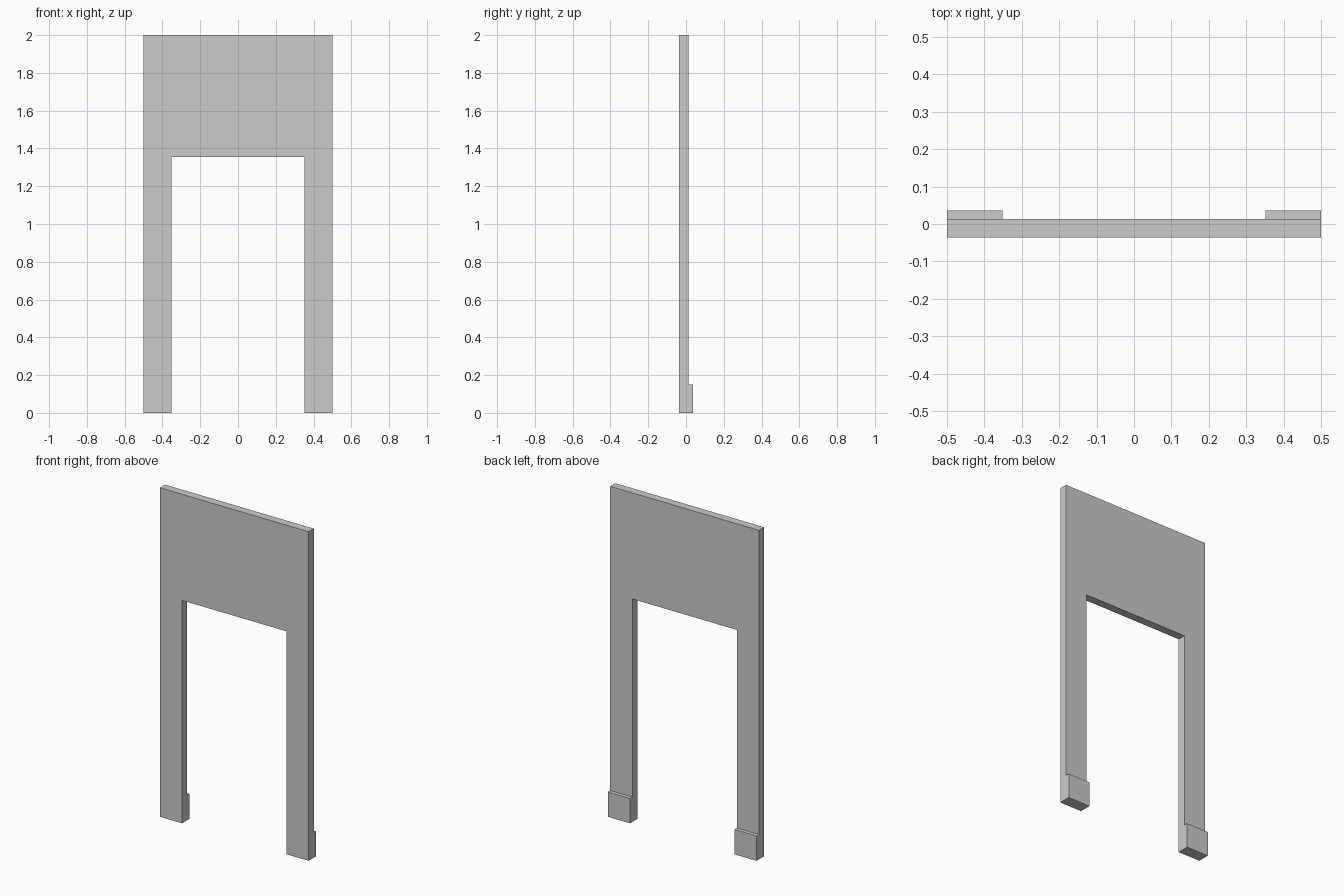
import bpy, bmesh
from mathutils import Vector

if "Cube" in bpy.data.objects:
    bpy.data.objects.remove(bpy.data.objects["Cube"])

HALF_W, INNER, TOP = 0.5, 0.3515, 2.0
OPENING_TOP, FOOT_TOP = 1.355, 0.151
FRONT, BACK, FOOT_BACK = -0.036, 0.0135, 0.0365

bm = bmesh.new()


def outline(points):
    """Flat face in the front plane from (x, z) points."""
    return bm.faces.new([bm.verts.new((x, FRONT, z)) for x, z in points])


def push_back(faces, distance):
    """Extrude faces towards the back and return the moved cap faces."""
    geom = bmesh.ops.extrude_face_region(bm, geom=faces)["geom"]
    bmesh.ops.translate(bm, vec=Vector((0, distance, 0)),
                        verts=[v for v in geom if isinstance(v, bmesh.types.BMVert)])
    return [f for f in geom if isinstance(f, bmesh.types.BMFace)]


# Board with a tall opening, split at foot height
half = [(INNER, OPENING_TOP), (INNER, FOOT_TOP), (HALF_W, FOOT_TOP), (HALF_W, TOP)]
outline(half + [(-x, z) for x, z in reversed(half)])
for s in (-1, 1):
    outline([(s * INNER, 0), (s * HALF_W, 0), (s * HALF_W, FOOT_TOP), (s * INNER, FOOT_TOP)])
bmesh.ops.remove_doubles(bm, verts=bm.verts[:], dist=1e-5)
front_faces = bm.faces[:]
caps = push_back([f for f in front_faces], BACK - FRONT)

# Restore the front if the extrusion consumed it
if not any(f.is_valid and abs(f.calc_center_median().y - FRONT) < 1e-5 for f in bm.faces):
    bmesh.ops.holes_fill(bm, edges=[e for e in bm.edges if e.is_boundary], sides=0)

# Thicker feet at the back
push_feet = [f for f in caps if f.calc_center_median().z < FOOT_TOP]
push_back(push_feet, FOOT_BACK - BACK)
bmesh.ops.delete(bm, geom=[f for f in push_feet if f.is_valid], context='FACES_ONLY')

# Merge coplanar pieces so the sides are clean
bmesh.ops.recalc_face_normals(bm, faces=bm.faces[:])
bmesh.ops.dissolve_limit(bm, angle_limit=0.01, verts=bm.verts[:], edges=bm.edges[:])
bmesh.ops.recalc_face_normals(bm, faces=bm.faces[:])

mesh = bpy.data.meshes.new("arch_panel")
bm.to_mesh(mesh)
bm.free()
panel = bpy.data.objects.new("arch_panel", mesh)
bpy.context.collection.objects.link(panel)
